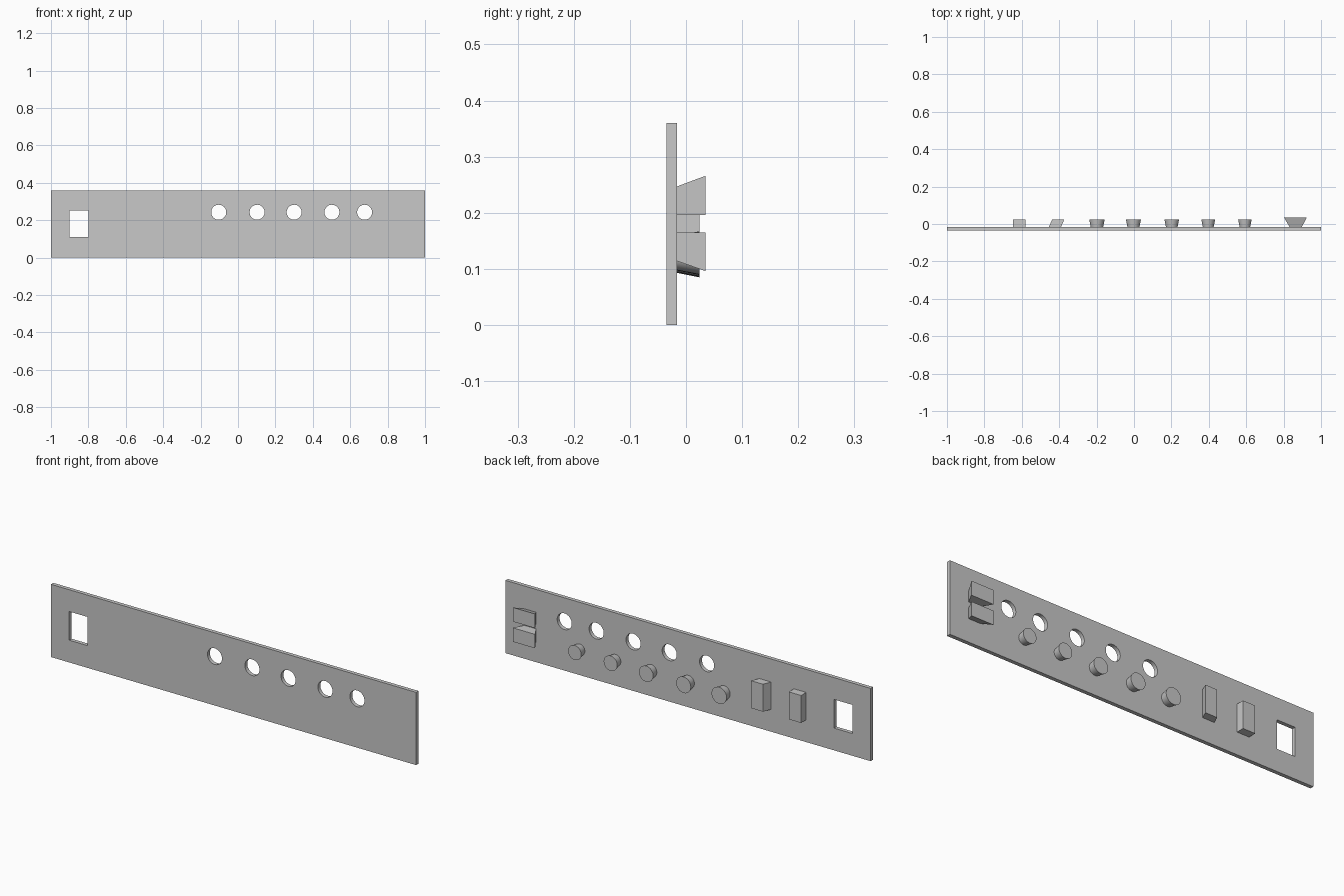
import bpy
import bmesh
import math
from mathutils import Matrix

if "Cube" in bpy.data.objects:
    bpy.data.objects.remove(bpy.data.objects["Cube"])

grey = bpy.data.materials.new("light grey")
grey.use_nodes = True
COLOUR = (0.58, 0.58, 0.58, 1)
grey.diffuse_color = COLOUR
grey.node_tree.nodes["Principled BSDF"].inputs["Base Color"].default_value = COLOUR

FRONT, BACK = -0.035, -0.016   # panel faces
TIP = 0.024                    # ends of knobs and bars
BLOCK_TIP = 0.035              # ends of the flared blocks


def finish(name, bm):
    bmesh.ops.recalc_face_normals(bm, faces=bm.faces)
    mesh = bpy.data.meshes.new(name)
    bm.to_mesh(mesh)
    bm.free()
    mesh.materials.append(grey)
    obj = bpy.data.objects.new(name, mesh)
    bpy.context.collection.objects.link(obj)
    return obj


def block(name, y0, rect0, y1, rect1):
    """Box lofted along y between two rectangles (x min, x max, z min, z max)."""
    bm = bmesh.new()
    bmesh.ops.create_cube(bm, size=2)
    for v in bm.verts:
        y, r = (y0, rect0) if v.co.y < 0 else (y1, rect1)
        v.co = (r[0] if v.co.x < 0 else r[1], y, r[2] if v.co.z < 0 else r[3])
    return finish(name, bm)


def cone(name, x, z, y0, r0, y1, r1):
    """Tapered cylinder along y."""
    bm = bmesh.new()
    bmesh.ops.create_cone(bm, cap_ends=True, segments=48, radius1=r0, radius2=r1, depth=y1 - y0)
    turn = Matrix.Translation((x, (y0 + y1) / 2, z)) @ Matrix.Rotation(-math.pi / 2, 4, 'X')
    bm.transform(turn)
    return finish(name, bm)


def smooth(obj):
    bpy.ops.object.select_all(action='DESELECT')
    obj.select_set(True)
    bpy.context.view_layer.objects.active = obj
    bpy.ops.object.shade_smooth_by_angle(angle=math.radians(30))


# Flat panel with a window and a row of round holes
whole = (-1, 1, 0, 0.36)
panel = block("panel", FRONT, whole, BACK, whole)
window = (-0.9, -0.8, 0.11, 0.252)
cutters = [block("window_cutter", -0.1, window, 0.1, window)]
for x in (-0.103, 0.102, 0.3, 0.502, 0.677):
    cutters.append(cone("hole_cutter", x, 0.243, -0.1, 0.04, 0.1, 0.04))
for cutter in cutters:
    cutter.hide_render = True
    mod = panel.modifiers.new("cut", 'BOOLEAN')
    mod.object = cutter
    mod.operation = 'DIFFERENCE'
    mod.solver = 'EXACT'

# Apply the cuts and drop the cutters
bpy.context.view_layer.objects.active = panel
for mod in list(panel.modifiers):
    bpy.ops.object.modifier_apply(modifier=mod.name)
for cutter in cutters:
    bpy.data.objects.remove(cutter)
smooth(panel)

# Round knobs flaring away from the panel
for i, (x, r) in enumerate(((-0.198, 0.041), (-0.003, 0.04), (0.202, 0.039), (0.397, 0.037), (0.593, 0.036))):
    smooth(cone(f"knob_{i + 1}", x, 0.126, BACK, r - 0.008, TIP, r))

# Straight bar and slanted bar
straight = (-0.647, -0.58, 0.11, 0.246)
block("straight_bar", BACK, straight, TIP, straight)
block("slanted_bar", BACK, (-0.455, -0.39, 0.11, 0.246), TIP, (-0.438, -0.373, 0.11, 0.246))

# Pair of flared blocks, one above the other
block("upper_block", BACK, (0.832, 0.897, 0.196, 0.247), BLOCK_TIP, (0.802, 0.924, 0.196, 0.266))
block("lower_block", BACK, (0.832, 0.897, 0.114, 0.165), BLOCK_TIP, (0.802, 0.924, 0.096, 0.165))
